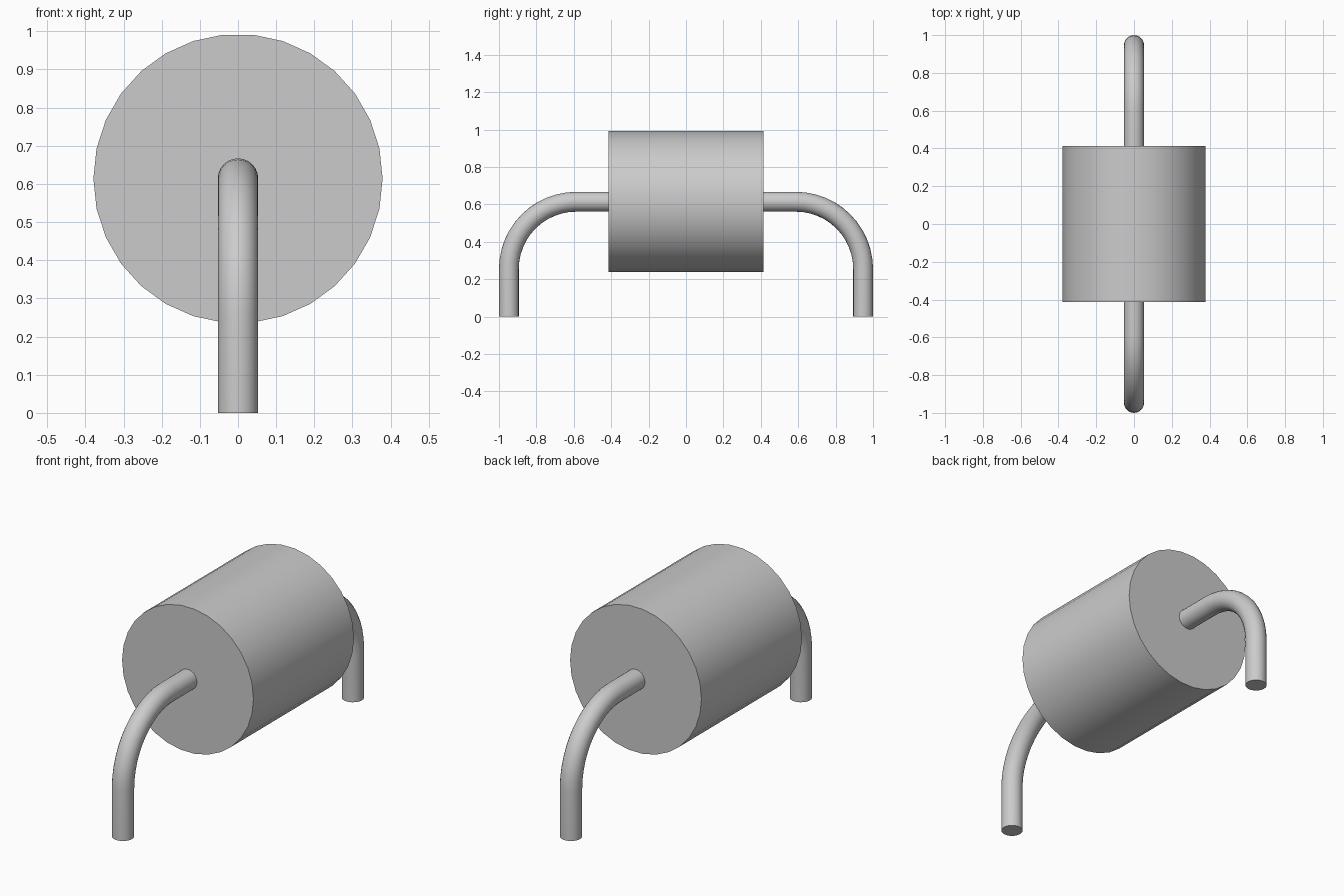
import bpy, bmesh, math
from mathutils import Vector

if "Cube" in bpy.data.objects:
    bpy.data.objects.remove(bpy.data.objects["Cube"])

AXIS_Z = 0.614      # height of the body axis
BODY_R, BODY_HALF = 0.379, 0.414
WIRE_R, WIRE_Y, BEND_R = 0.053, 0.947, 0.36

grey = bpy.data.materials.new("plain grey")
grey.diffuse_color = (0.6, 0.6, 0.6, 1)
grey.use_nodes = True
grey.node_tree.nodes["Principled BSDF"].inputs["Base Color"].default_value = grey.diffuse_color


def sweep(name, path, radius, sides):
    """Round tube along (y, z, tilt) stations, capped at both ends."""
    bm = bmesh.new()
    rings = []
    for y, z, tilt in path:
        side = Vector((0, -math.sin(tilt), math.cos(tilt)))
        ring = []
        for i in range(sides):
            a = 2 * math.pi * i / sides
            p = Vector((0, y, z)) + side * radius * math.sin(a)
            p.x = radius * math.cos(a)
            ring.append(bm.verts.new(p))
        rings.append(ring)
    for r0, r1 in zip(rings, rings[1:]):
        for i in range(sides):
            j = (i + 1) % sides
            bm.faces.new((r0[i], r0[j], r1[j], r1[i]))
    bm.faces.new(rings[0])
    bm.faces.new(rings[-1])
    bmesh.ops.recalc_face_normals(bm, faces=bm.faces)
    mesh = bpy.data.meshes.new(name)
    bm.to_mesh(mesh)
    bm.free()
    mesh.materials.append(grey)
    obj = bpy.data.objects.new(name, mesh)
    bpy.context.collection.objects.link(obj)
    bpy.ops.object.select_all(action='DESELECT')
    obj.select_set(True)
    bpy.context.view_layer.objects.active = obj
    bpy.ops.object.shade_smooth_by_angle(angle=math.radians(35))


# Component body, lying along y
sweep("body", [(-BODY_HALF, AXIS_Z, 0), (BODY_HALF, AXIS_Z, 0)], BODY_R, 30)

# Two bent wire leads
STEPS = 12
for name, s in (("front_lead", -1), ("back_lead", 1)):
    path = [(s * (BODY_HALF - 0.01), AXIS_Z, 0)]
    for k in range(STEPS + 1):
        a = math.pi / 2 * k / STEPS
        path.append((s * (WIRE_Y - BEND_R + BEND_R * math.sin(a)),
                     AXIS_Z - BEND_R + BEND_R * math.cos(a), -s * a))
    path.append((s * WIRE_Y, 0, -s * math.pi / 2))
    sweep(name, path, WIRE_R, 24)
